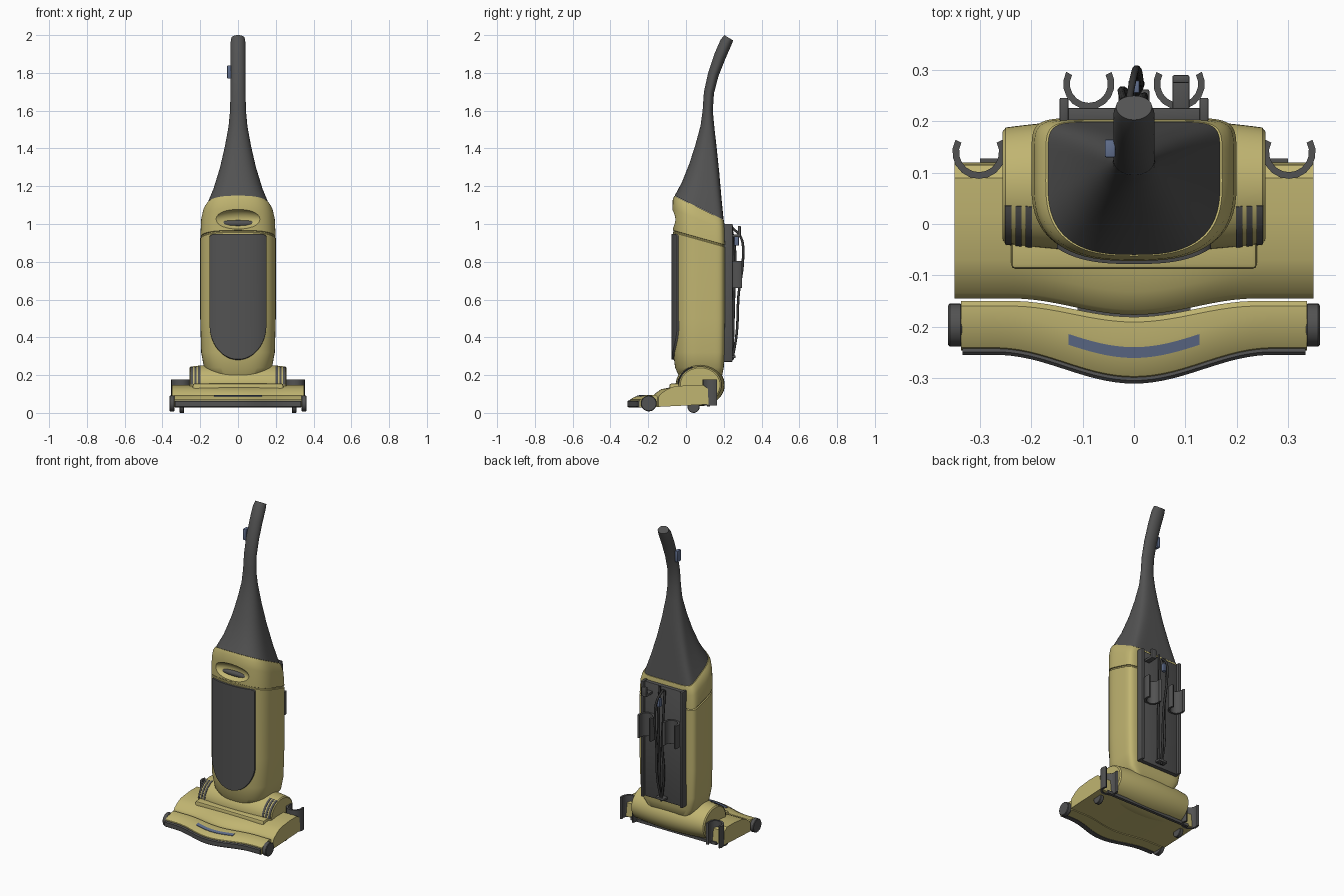
import bpy, bmesh, math
from mathutils import Vector

cube = bpy.data.objects.get("Cube")
if cube:
    bpy.data.objects.remove(cube, do_unlink=True)


def material(name, rgb):
    m = bpy.data.materials.new(name)
    m.use_nodes = True
    m.diffuse_color = (*rgb, 1)
    m.node_tree.nodes["Principled BSDF"].inputs["Base Color"].default_value = (*rgb, 1)
    return m


YELLOW = material("mustard yellow", (0.53, 0.46, 0.165))
GREY = material("dark grey", (0.085, 0.085, 0.085))
BLACK = material("cord black", (0.035, 0.035, 0.035))
BLUE = material("slate blue", (0.12, 0.16, 0.27))


def finish(name, bm, mat, angle=35):
    bmesh.ops.recalc_face_normals(bm, faces=bm.faces)
    me = bpy.data.meshes.new(name)
    bm.to_mesh(me)
    bm.free()
    me.shade_smooth()
    me.set_sharp_from_angle(angle=math.radians(angle))
    ob = bpy.data.objects.new(name, me)
    bpy.context.collection.objects.link(ob)
    if mat:
        me.materials.append(mat)
    return ob


def loft(name, rings, mat, angle=35):
    """Skin a list of closed rings and cap both ends."""
    bm = bmesh.new()
    vs = [[bm.verts.new(p) for p in ring] for ring in rings]
    n = len(vs[0])
    for a, b in zip(vs, vs[1:]):
        for i in range(n):
            j = (i + 1) % n
            bm.faces.new((a[i], a[j], b[j], b[i]))
    bm.faces.new(vs[0])
    bm.faces.new(vs[-1])
    return finish(name, bm, mat, angle)


def box(name, x0, x1, y0, y1, z0, z1, mat, bevel=0.0):
    bm = bmesh.new()
    bmesh.ops.create_cube(bm, size=1)
    for v in bm.verts:
        v.co = ((x0 + x1) / 2 + v.co.x * (x1 - x0), (y0 + y1) / 2 + v.co.y * (y1 - y0),
                (z0 + z1) / 2 + v.co.z * (z1 - z0))
    if bevel:
        bmesh.ops.bevel(bm, geom=bm.edges[:], offset=bevel, segments=2, affect='EDGES', profile=0.5)
    return finish(name, bm, mat)


def ellipsoid(name, centre, radii, mat):
    bm = bmesh.new()
    bmesh.ops.create_uvsphere(bm, u_segments=32, v_segments=20, radius=1)
    for v in bm.verts:
        v.co = Vector(c + r * k for c, r, k in zip(centre, radii, v.co))
    return finish(name, bm, mat)


def disc(name, x0, x1, y, z, r, mat):
    def ring(x, k):
        return [(x, y + k * math.cos(t * math.tau / 28), z + k * math.sin(t * math.tau / 28)) for t in range(28)]
    e = 0.12 * (x1 - x0)
    return loft(name, [ring(x0, r * .92), ring(x0 + e, r), ring(x1 - e, r), ring(x1, r * .92)], mat)


def power(v, e):
    return math.copysign(abs(v) ** e, v)


def section(z, hw, yf, yb, slope, pf=2.7, pb=8, split=0.55, n=64):
    """D-shaped ring with a round front and boxy back, on a sloping plane."""
    yc, pts = yf + (yb - yf) * split, []
    for i in range(n):
        t = math.tau * i / n
        c, s = math.cos(t), math.sin(t)
        p = pf if s < 0 else pb
        y = yc + power(s, 2 / p) * (yb - yc if s > 0 else yc - yf)
        pts.append((hw * power(c, 2 / p), y, z + slope * (y - yf)))
    return pts


# Upright body with a seam groove
body = loft("upright_body", [section(*r) for r in (
    (.17, .10, 0, .17, 0), (.19, .145, -.035, .19, 0), (.24, .18, -.058, .2, 0),
    (.32, .195, -.068, .205, 0), (.5, .2, -.07, .207, 0), (.85, .2, -.07, .207, -.1),
    (.955, .2, -.07, .207, -.28), (.958, .195, -.066, .203, -.28), (.964, .195, -.066, .203, -.28),
    (.967, .2, -.07, .207, -.28), (1.08, .195, -.072, .205, -.4), (1.13, .185, -.07, .203, -.47),
    (1.15, .172, -.062, .2, -.49))], YELLOW)

# Grip recess carved into the front
cutter = ellipsoid("grip_cutter", (0, -.09, 1.025), (.14, .06, .055), None)
cut = body.modifiers.new("grip", 'BOOLEAN')
cut.object, cut.solver = cutter, 'EXACT'
bpy.context.view_layer.objects.active = body
body.select_set(True)
bpy.ops.object.modifier_apply(modifier=cut.name)
bpy.data.objects.remove(cutter, do_unlink=True)
body.data.set_sharp_from_angle(angle=math.radians(35))
ellipsoid("grip_slot", (0, -.033, 1.003), (.12, .016, .017), GREY)

# Flared handle
loft("handle", [section(*r) for r in (
    (1.15, .168, -.06, .199, -.49), (1.22, .132, -.022, .188, -.4, 2.5, 6),
    (1.32, .096, .018, .176, -.3, 2.4, 4), (1.42, .07, .05, .163, -.2, 2.2, 3),
    (1.52, .05, .077, .15, -.1, 2, 2.4), (1.6, .042, .088, .142, 0, 2, 2),
    (1.7, .04, .095, .148, -.15, 2, 2), (1.8, .04, .117, .172, -.3, 2, 2),
    (1.9, .04, .15, .208, -.45, 2, 2), (1.975, .04, .183, .239, -.55, 2, 2),
    (2.0, .035, .203, .25, -.6, 2, 2))], GREY)
box("power_switch", -.057, -.036, .13, .165, 1.77, 1.84, BLUE, .003)


# Front panel following the curved body
def front_y(x):
    return .08 - .152 * (1 - (abs(x) / .2) ** 2.7) ** (1 / 2.7)


rings = []
for i in range(41):
    x = .15 * math.sin(math.pi * (i / 40 - .5))
    k = math.sqrt(max(0, 1 - (x / .15) ** 2))
    lo, hi = .46 - .18 * k, .935 + .015 * min(1, 2 * k)
    y = front_y(x)
    rings.append([(x, y - .006, lo + .004), (x, y - .006, hi - .004), (x, y + .01, hi), (x, y + .01, lo)])
loft("front_panel", rings, GREY)


# Floor head: profiles swept across the width, bowed at the centre
def bow(x, reach):
    return .5 + .5 * math.cos(math.pi * min(1, abs(x) / reach))


def sweep(name, half, profile, mat, n=36):
    xs = [half * (2 * i / n - 1) for i in range(n + 1)]
    return loft(name, [[(x, y, z) for y, z in profile(x)] for x in xs], mat)


def head(x):
    f = -.145 - .032 * bow(x, .24)
    return [(f, .032), (f, .085), (f + .01, .1), (f + .045, .125), (-.07, .138), (.02, .148),
            (.09, .148), (.115, .13), (.12, .045)]


def bar_front(x):
    return -.247 - .056 * bow(x, .27)


def bar(x):
    f, r = bar_front(x), -.15 - .031 * bow(x, .24)
    return [(r, .03), (r, .085), (r - .01, .094), (f + .07, .094), (f + .03, .085), (f + .006, .07),
            (f, .055), (f, .03)]


def bumper(x):
    f = bar_front(x)
    return [(f + .03, .028), (f + .03, .062), (f - .002, .066), (f - .008, .06), (f - .008, .034), (f, .028)]


def stripe(x):
    f = bar_front(x)
    return [(f + .042, .086), (f + .042, .0905), (f + .063, .095), (f + .063, .088)]


sweep("floor_head", .35, head, YELLOW)
sweep("front_bar", .337, bar, YELLOW)
sweep("front_bumper", .334, bumper, GREY)
sweep("bar_stripe", .128, stripe, BLUE)
box("head_ridge", -.24, .24, -.088, 0, .1, .155, YELLOW, .01)
box("bar_link", -.11, .11, -.19, -.15, .035, .07, GREY)
box("rear_edge_strip", -.3, .3, .11, .128, .034, .052, GREY)


# Barrel motor housing
def barrel(x, angle, k=1.0):
    s = k * (1 - .13 * (abs(x) / .25) ** 2)
    return (x, .075 + .13 * s * math.cos(angle), .148 + .112 * s * math.sin(angle))


xs = [-.25 + .5 * i / 24 for i in range(25)]
rings = [[barrel(x, math.tau * i / 48) for i in range(48)] for x in xs]
ends = [[barrel(x, math.tau * i / 48, .93) for i in range(48)] for x in (-.25, .25)]
for ring, s in zip(ends, (-1, 1)):
    ring[:] = [(x + s * .006, y, z) for x, y, z in ring]
loft("motor_housing", [ends[0]] + rings + [ends[1]], YELLOW)


# C-shaped tool clips, open to the rear
def clip(name, cx, cy, r, z0, z1):
    rings = []
    for i in range(13):
        t = math.radians(152 + 236 * i / 12)
        ring = []
        for k, z in ((r, z0), (r - .013, z0), (r - .013, z1), (r, z1)):
            ring.append((cx + k * math.cos(t), cy + k * math.sin(t), z))
        rings.append(ring)
    loft(name, rings, GREY, 25)


for s, side in ((-1, "right"), (1, "left")):
    # Vents
    for i in range(3):
        x = s * (.205 + .02 * i)
        strip = []
        for j in range(15):
            a = math.radians(110 + 68 * j / 14)
            strip.append([barrel(x - .006, a, .97), barrel(x + .006, a, .97),
                          barrel(x + .006, a, 1.02), barrel(x - .006, a, 1.02)])
        loft(f"{side}_vent_{i + 1}", strip, GREY)
    # Wheels
    disc(f"{side}_front_roller", *sorted((s * .335, s * .362)), -.197, .05, .042, GREY)
    disc(f"{side}_rear_wheel", *sorted((s * .285, s * .31)), .04, .032, .032, GREY)
    # Clips and the rail on the back
    clip(f"{side}_head_clip", s * .302, .14, .052, .04, .177)
    clip(f"{side}_back_clip", s * .088, .273, .05, .66, .805)
    box(f"{side}_back_rail", *sorted((s * .128, s * .145)), .2, .246, .27, 1.0, GREY, .003)

# Back plate and cord storage
box("back_plate", -.14, .14, .195, .226, .27, .995, GREY, .003)
box("cord_hook_arm", .075, .108, .215, .29, .93, .945, GREY, .003)
box("cord_hook_lip", .075, .108, .275, .29, .93, .99, GREY, .003)
box("lower_cord_hook", -.03, .03, .22, .262, .29, .305, GREY, .003)
box("plug", -.011, .011, .255, .28, .885, .935, BLUE, .003)


def cord(name, points):
    cu = bpy.data.curves.new(name, 'CURVE')
    cu.dimensions = '3D'
    cu.bevel_depth, cu.bevel_resolution, cu.use_fill_caps = .007, 2, True
    sp = cu.splines.new('BEZIER')
    sp.bezier_points.add(len(points) - 1)
    for bp, p in zip(sp.bezier_points, points):
        bp.co = p
        bp.handle_left_type = bp.handle_right_type = 'AUTO'
    cu.materials.append(BLACK)
    bpy.context.collection.objects.link(bpy.data.objects.new(name, cu))


cord("cord_outer", [(0, .245, .28), (.012, .268, .42), (.012, .278, .62), (.006, .302, .83), (0, .29, .93), (-.01, .24, .985)])
cord("cord_inner", [(0, .245, .28), (-.02, .25, .45), (-.012, .255, .65), (-.025, .26, .85), (-.02, .24, .98)])
cord("cord_middle", [(.015, .235, .29), (.02, .24, .6), (.02, .25, .8), (.015, .24, 1.0)])
